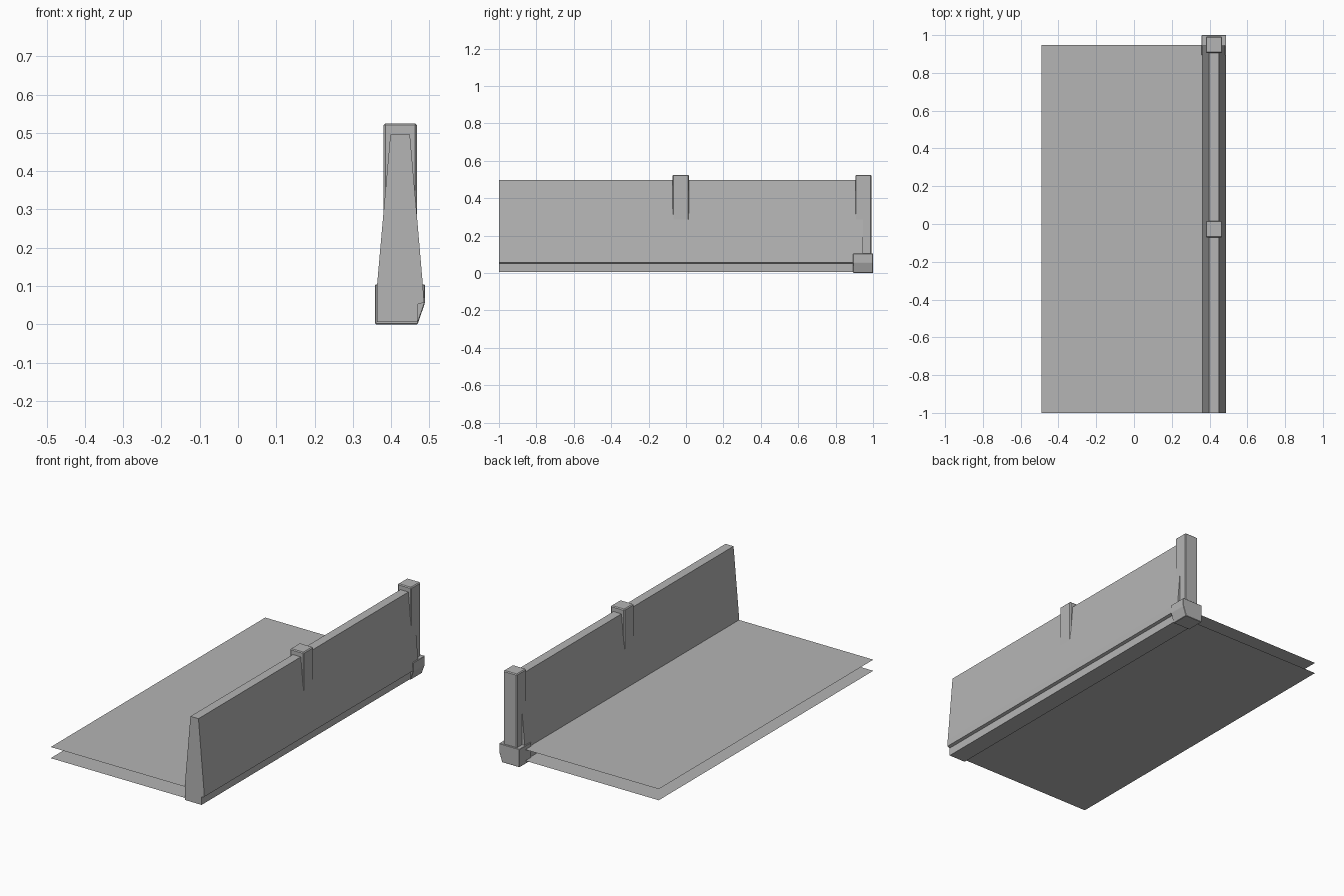
import bpy
import bmesh

if "Cube" in bpy.data.objects:
    bpy.data.objects.remove(bpy.data.objects["Cube"])

# Mid grey stone shared by every part
stone = bpy.data.materials.new("stone_grey")
stone.diffuse_color = (0.46, 0.46, 0.46, 1.0)
stone.use_nodes = True
stone.node_tree.nodes["Principled BSDF"].inputs["Base Color"].default_value = stone.diffuse_color


def make_object(name, bm, bevel=0.0):
    bmesh.ops.recalc_face_normals(bm, faces=bm.faces)
    mesh = bpy.data.meshes.new(name)
    bm.to_mesh(mesh)
    bm.free()
    mesh.materials.append(stone)
    obj = bpy.data.objects.new(name, mesh)
    bpy.context.collection.objects.link(obj)
    if bevel:
        mod = obj.modifiers.new("Bevel", 'BEVEL')
        mod.width = bevel
        mod.segments = 1
        mod.limit_method = 'ANGLE'
        mod.angle_limit = 0.3
    return obj


def extrude_profile(name, points, y0, y1, bevel=0.0):
    """Extrude an x/z profile along y."""
    bm = bmesh.new()
    face = bm.faces.new([bm.verts.new((x, y0, z)) for x, z in points])
    geom = bmesh.ops.extrude_face_region(bm, geom=[face])["geom"]
    verts = [g for g in geom if isinstance(g, bmesh.types.BMVert)]
    bmesh.ops.translate(bm, verts=verts, vec=(0, y1 - y0, 0))
    return make_object(name, bm, bevel)


def post(name, y0, y1, z0, z1):
    x0, x1 = 0.38, 0.467
    return extrude_profile(name, [(x0, z0), (x1, z0), (x1, z1), (x0, z1)], y0, y1, 0.005)


def sheet(name, z):
    bm = bmesh.new()
    bm.faces.new([bm.verts.new(p) for p in (
        (-0.49, -1, z), (0.365, -1, z), (0.365, 0.947, z), (-0.49, 0.947, z))])
    return make_object(name, bm)


# Floor: upper deck and underside sheets
sheet("deck_top", 0.082)
sheet("deck_underside", 0.018)

# Tapered parapet wall with a drip ledge along its outer foot
extrude_profile("parapet_wall", [
    (0.363, 0.006), (0.469, 0.006), (0.469, 0.052), (0.486, 0.057),
    (0.483, 0.10), (0.449, 0.496), (0.398, 0.496), (0.363, 0.10)], -1.0, 0.945)

# Posts with chamfered edges
post("middle_post", -0.071, 0.017, 0.26, 0.525)
post("end_post", 0.905, 0.992, 0.08, 0.525)

# Foot block under the end post, cut back on its outer lower side
extrude_profile("end_post_foot", [
    (0.358, 0.0), (0.469, 0.0), (0.488, 0.055), (0.488, 0.104), (0.358, 0.104)],
    0.894, 1.0, 0.002)
